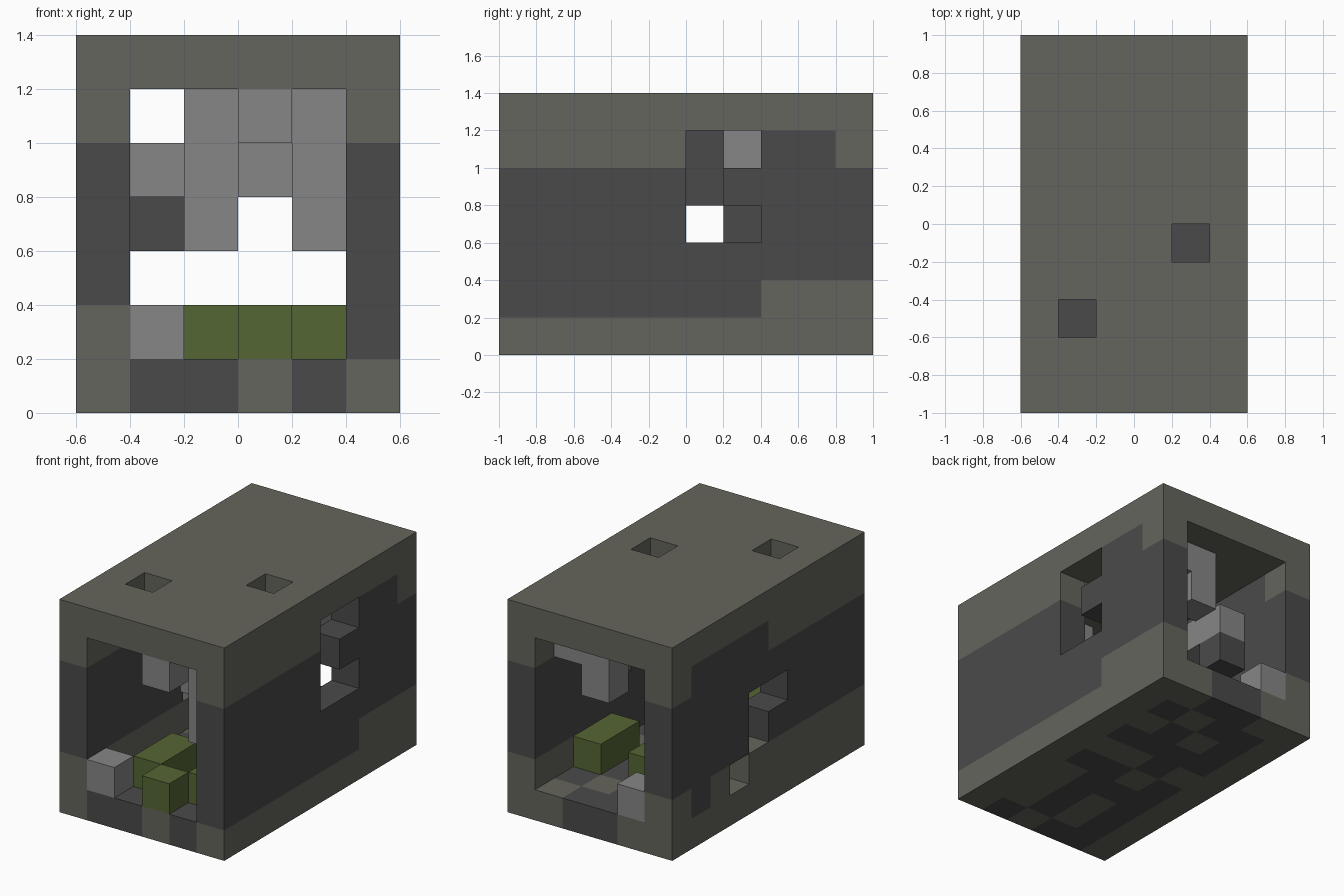
import bpy, bmesh
from mathutils import Vector

cube = bpy.data.objects.get("Cube")
if cube:
    bpy.data.objects.remove(cube, do_unlink=True)

U = 0.2                      # edge of one block
NX, NY, NZ = 6, 10, 7        # blocks along each axis


def material(name, rgb):
    lin = [((c / 255 + 0.055) / 1.055) ** 2.4 for c in rgb] + [1.0]
    m = bpy.data.materials.new(name)
    m.diffuse_color = lin
    m.use_nodes = True
    bsdf = m.node_tree.nodes["Principled BSDF"]
    bsdf.inputs["Base Color"].default_value = lin
    bsdf.inputs["Roughness"].default_value = 0.9
    return m


mossy = material("mossy stone", (101, 101, 93))
dark = material("dark stone", (74, 74, 74))
pale = material("pale stone", (134, 134, 134))
green = material("moss green", (85, 102, 52))


def corner(i, j, k):
    return Vector(((i - NX / 2) * U, (j - NY / 2) * U, k * U))


def finish(name, bm, mats):
    me = bpy.data.meshes.new(name)
    bm.to_mesh(me)
    bm.free()
    for m in mats:
        me.materials.append(m)
    ob = bpy.data.objects.new(name, me)
    bpy.context.collection.objects.link(ob)
    return ob


# Floor pattern, front row first: D is dark stone, o is mossy stone
FLOOR = ["DDoD", "DoDo", "DoDo", "DDDo", "DoDD",
         "oDoo", "DDDD", "DoDo", "DDoD", "oDDo"]

# Openings broken through the two side walls and the roof
HOLES = {(5, 5, 3), (5, 5, 4), (5, 5, 5), (5, 6, 3), (5, 6, 5),
         (0, 5, 2), (0, 5, 3), (0, 4, 3), (0, 6, 1),
         (4, 4, 6), (1, 2, 6)}


def is_dark(i, j, k):
    if k == 0:
        return 0 < i < 5 and FLOOR[j][i - 1] == "D"
    if k == 5:
        return 5 <= j <= 8
    if k == 1:
        return j < 7 if i == 5 else j == 8
    return k < 5


# Tunnel shell: only the outer faces of its blocks
shell = {(i, j, k) for i in range(NX) for j in range(NY) for k in range(NZ)
         if i in (0, 5) or k in (0, 6)} - HOLES
bm = bmesh.new()
for cell in sorted(shell):
    for axis in range(3):
        for side in (0, 1):
            n = list(cell)
            n[axis] += 2 * side - 1
            if tuple(n) in shell:
                continue
            a, b = (axis + 1) % 3, (axis + 2) % 3
            ring = []
            for da, db in ((0, 0), (1, 0), (1, 1), (0, 1)):
                p = list(cell)
                p[axis] += side
                p[a] += da
                p[b] += db
                ring.append(bm.verts.new(corner(*p)))
            if side == 0:
                ring.reverse()
            bm.faces.new(ring).material_index = int(is_dark(*cell))
bmesh.ops.remove_doubles(bm, verts=bm.verts, dist=0.001)
finish("tunnel_shell", bm, [mossy, dark])


def block(name, mat, start, size=(1, 1, 1)):
    """A box of whole blocks from a start cell."""
    bm = bmesh.new()
    bmesh.ops.create_cube(bm, size=1)
    span = Vector(size) * U
    bmesh.ops.scale(bm, vec=span, verts=bm.verts)
    bmesh.ops.translate(bm, vec=corner(*start) + span / 2, verts=bm.verts)
    return finish(name, bm, [mat])


# Loose stones on the floor
block("front_floor_stone", pale, (1, 0, 1))
block("back_floor_stone", pale, (1, 9, 1))

# Moss clumps
block("front_moss", green, (3, 0, 1))
block("long_front_moss", green, (2, 1, 1), (1, 2, 1))
block("side_front_moss", green, (4, 1, 1))
block("long_back_moss", green, (4, 6, 1), (1, 2, 1))
block("back_moss", green, (2, 7, 1))

# Stones hanging from the roof
block("front_hanging_stone", pale, (3, 0, 5))
block("tall_front_hanging_stone", pale, (4, 1, 3), (1, 1, 3))
block("second_hanging_stone", pale, (3, 2, 4), (1, 1, 2))
block("tall_middle_hanging_stone", pale, (2, 4, 3), (1, 1, 3))
block("window_hanging_stone", pale, (4, 6, 5))
block("back_side_hanging_stone", pale, (4, 8, 5))
block("back_hanging_stone", pale, (3, 8, 4), (1, 1, 2))

# Ledge on the right wall with a dark bracket below
block("wall_ledge", pale, (1, 6, 4), (1, 2, 1))
block("wall_bracket", dark, (1, 7, 3))
